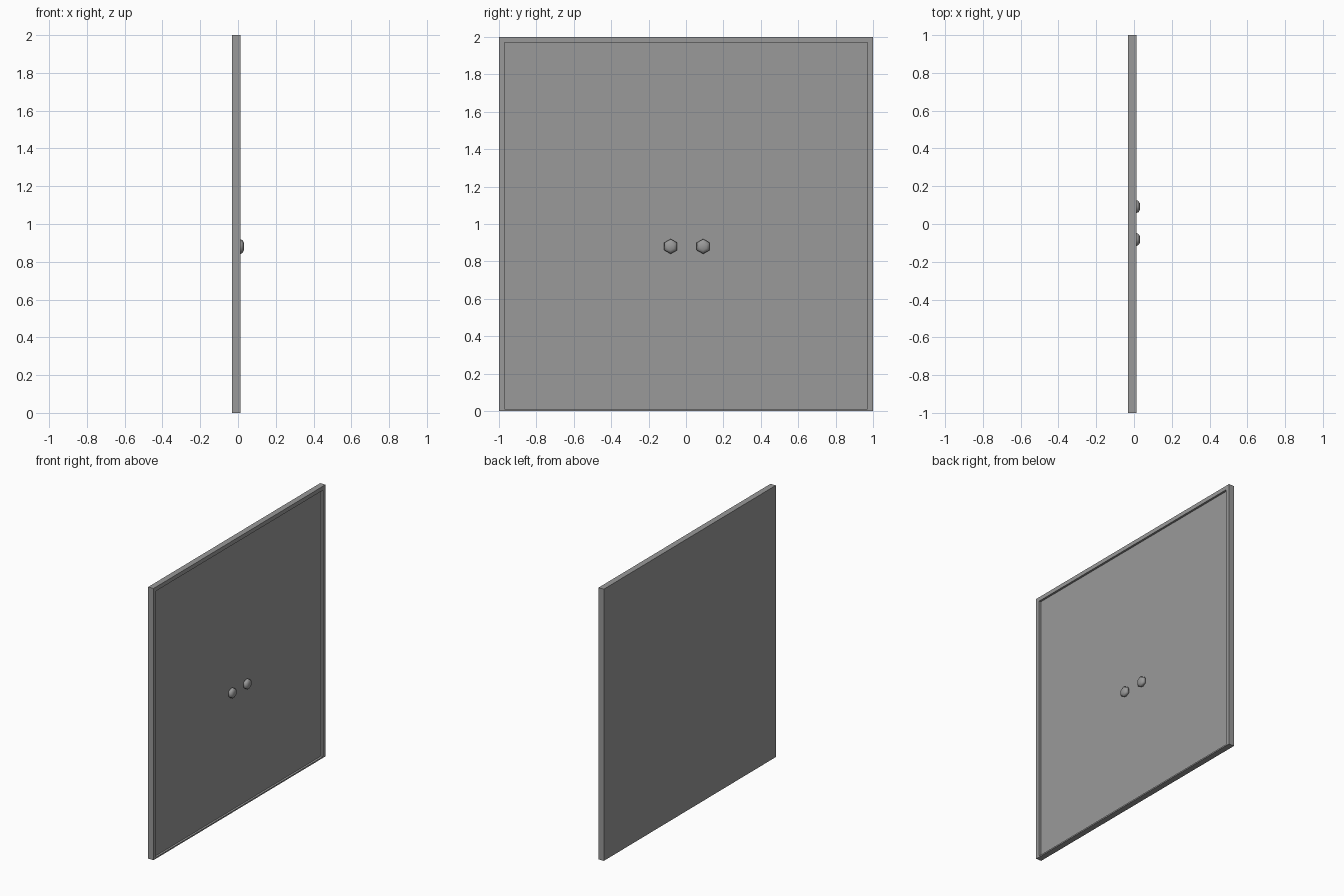
import bpy, bmesh, math

cube = bpy.data.objects.get("Cube")
if cube:
    bpy.data.objects.remove(cube, do_unlink=True)

grey = bpy.data.materials.new("mid_grey")
grey.use_nodes = True
colour = (0.32, 0.32, 0.32, 1)
grey.diffuse_color = colour
grey.node_tree.nodes["Principled BSDF"].inputs["Base Color"].default_value = colour

BACK, FRONT, RECESS = -0.031, 0.012, 0.015


def add_object(name, bm):
    bmesh.ops.recalc_face_normals(bm, faces=bm.faces)
    mesh = bpy.data.meshes.new(name)
    bm.to_mesh(mesh)
    bm.free()
    mesh.materials.append(grey)
    obj = bpy.data.objects.new(name, mesh)
    bpy.context.collection.objects.link(obj)
    return obj


def ring(bm, x, corners):
    return [bm.verts.new((x, y, z)) for y, z in corners]


def bridge(bm, a, b):
    for i in range(len(a)):
        j = (i + 1) % len(a)
        bm.faces.new((a[i], a[j], b[j], b[i]))


def rectangle(half, low, high):
    return [(-half, low), (half, low), (half, high), (-half, high)]


# Door panel: flat back, raised rim and a shallow recess on the front
bm = bmesh.new()
outer, inner = rectangle(1, 0, 2), rectangle(0.97, 0.01, 1.97)
loops = [ring(bm, BACK, outer), ring(bm, FRONT, outer),
         ring(bm, FRONT, inner), ring(bm, FRONT - RECESS, inner)]
for a, b in zip(loops, loops[1:]):
    bridge(bm, a, b)
bm.faces.new(loops[0])
bm.faces.new(loops[-1])
add_object("door_panel", bm)

# Six-sided rounded knobs on the recessed face
profile = [(FRONT - RECESS, 0.03), (0.012, 0.04), (0.024, 0.034), (0.031, 0.02)]
for name, centre in (("front_knob", -0.082), ("back_knob", 0.092)):
    bm = bmesh.new()
    loops = []
    for x, radius in profile:
        angles = [math.radians(30 + 60 * i) for i in range(6)]
        loops.append(ring(bm, x, [(centre + radius * math.cos(a),
                                   0.88 + radius * math.sin(a)) for a in angles]))
    for a, b in zip(loops, loops[1:]):
        bridge(bm, a, b)
    bm.faces.new(loops[0])
    bm.faces.new(loops[-1])
    knob = add_object(name, bm)
    for face in knob.data.polygons:
        face.use_smooth = True
